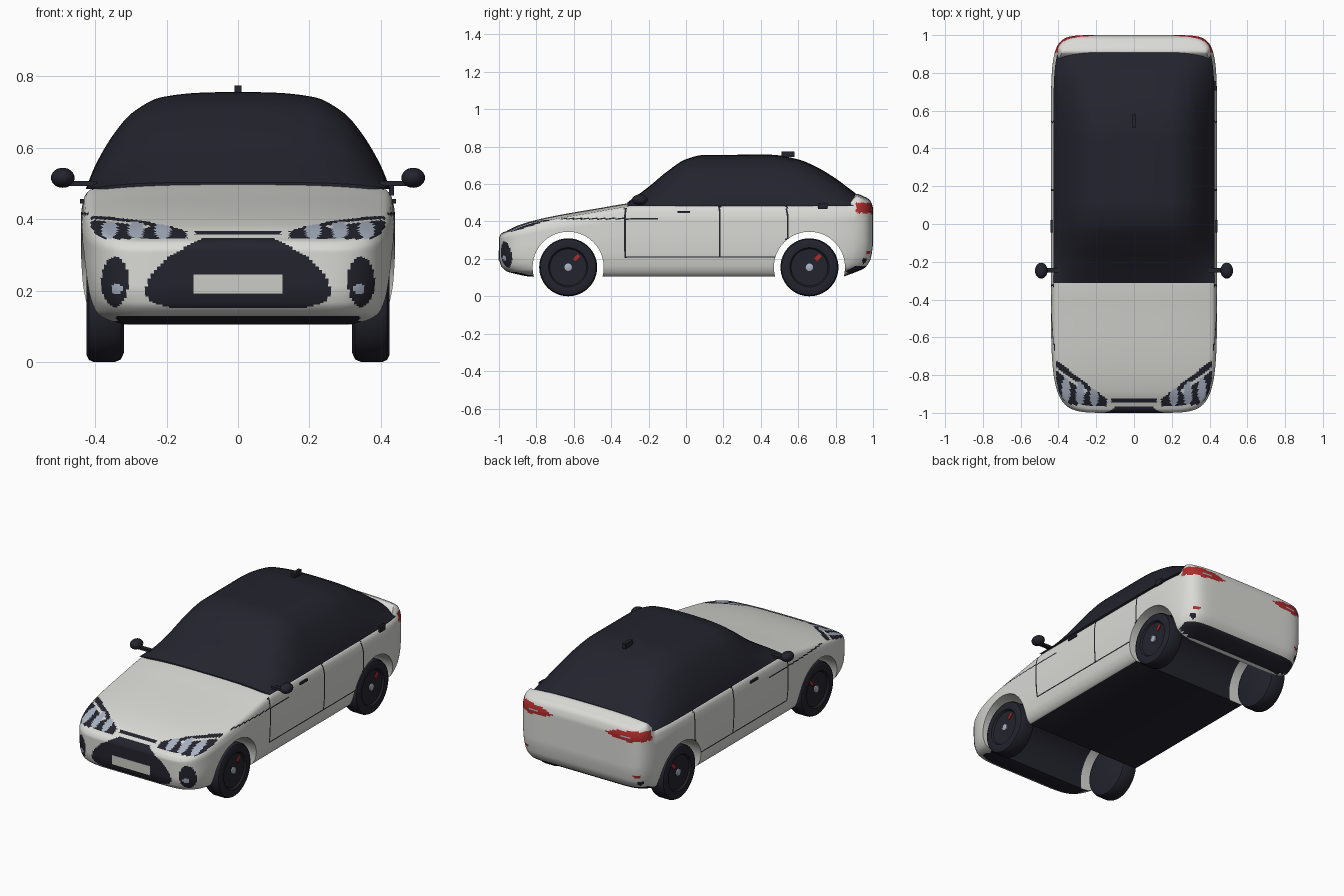
import bpy, bmesh, math
from mathutils import Vector, Matrix

if "Cube" in bpy.data.objects:
    bpy.data.objects.remove(bpy.data.objects["Cube"])

def mat(name, r, g, b):
    m = bpy.data.materials.new(name)
    m.diffuse_color = (r, g, b, 1)
    m.use_nodes = True
    m.node_tree.nodes["Principled BSDF"].inputs["Base Color"].default_value = m.diffuse_color
    return m

WHITE = mat("pearl_white", .70, .70, .67)
DARK = mat("near_black", .017, .017, .027)
RED = mat("signal_red", .42, .025, .025)
LENS = mat("lens_blue_grey", .40, .45, .55)
GREY = mat("plate_grey", .60, .60, .57)
MATS = [WHITE, DARK, RED, LENS, GREY]

def finish(name, bm, mats, angle=40):
    bmesh.ops.remove_doubles(bm, verts=bm.verts, dist=1e-6)
    bmesh.ops.recalc_face_normals(bm, faces=bm.faces)
    me = bpy.data.meshes.new(name)
    bm.to_mesh(me)
    bm.free()
    for m in mats:
        me.materials.append(m)
    ob = bpy.data.objects.new(name, me)
    bpy.context.collection.objects.link(ob)
    bpy.ops.object.select_all(action='DESELECT')
    ob.select_set(True)
    bpy.context.view_layer.objects.active = ob
    if angle:
        bpy.ops.object.shade_smooth_by_angle(angle=math.radians(angle))
    return ob

def curve(knots):
    """Monotone smooth interpolation through (t, value) knots."""
    n = len(knots)
    d = [(knots[i+1][1]-knots[i][1])/(knots[i+1][0]-knots[i][0]) for i in range(n-1)]
    m = [d[0]] + [0 if a*b <= 0 else 2*a*b/(a+b) for a, b in zip(d, d[1:])] + [d[-1]]
    def f(t):
        t = min(max(t, knots[0][0]), knots[-1][0])
        i = next((k for k in range(n-1) if t <= knots[k+1][0]), n-2)
        h = knots[i+1][0]-knots[i][0]
        u = (t-knots[i][0])/h
        return ((2*u**3-3*u*u+1)*knots[i][1] + (u**3-2*u*u+u)*h*m[i]
                + (3*u*u-2*u**3)*knots[i+1][1] + (u**3-u*u)*h*m[i+1])
    return f

def grid_faces(bm, rows):
    for a, b in zip(rows, rows[1:]):
        for i in range(len(a)-1):
            bm.faces.new((a[i], a[i+1], b[i+1], b[i]))

# Body shape: plan outline, section widths, end overhang and top line
def half(y):
    n = 7 if y < 0 else 10
    return .44*max(0, 1-abs(y)**n)**(1/n)

wide = curve([(0, .87), (.05, .92), (.15, .96), (.35, .99), (.6, 1), (.8, 1), (.92, .985), (.97, .968), (1, .94)])
ends = curve([(0, .84), (.05, .9), (.12, .96), (.25, .99), (.45, 1), (.85, 1), (.93, .992), (.97, .983), (1, .965)])
top = curve([(-.965, .347), (-.89, .382), (-.75, .42), (-.46, .472), (-.31, .497), (-.28, .5), (.86, .5),
             (.895, .535), (.91, .548), (.965, .528)])
Z0 = .105
deck = lambda x, y: top(y) - .018*(abs(x)/.42)**3

# Evenly spaced points along the half outline, front centre to rear centre
dense = [(half(-math.cos(math.pi*i/6000)), -math.cos(math.pi*i/6000)) for i in range(6001)]
dense[0], dense[-1] = (0, -1), (0, 1)
acc = [0]
for p, q in zip(dense, dense[1:]):
    acc.append(acc[-1]+math.dist(p, q))
N, L, M = 300, 52, 72
out, k = [], 0
for i in range(N+1):
    t = acc[-1]*i/N
    while k < 5999 and acc[k+1] < t:
        k += 1
    u = (t-acc[k])/max(acc[k+1]-acc[k], 1e-9)
    out.append([dense[k][c]+(dense[k+1][c]-dense[k][c])*u for c in (0, 1)])
out[0], out[-1] = [0, -1], [0, 1]

bm = bmesh.new()
ring = out + [[-x, y] for x, y in out[-2:0:-1]]
rows = []
for j in range(L+1):
    s = j/L
    row = []
    for x, y in ring:
        zt = deck(x*wide(1), y*ends(1))
        row.append(bm.verts.new((x*wide(s), y*ends(s), Z0+s*(zt-Z0))))
    rows.append(row + [row[0]])
grid_faces(bm, rows)
for s, m in ((0, 2), (1, M)):          # floor and deck
    rows = []
    for x, y in out:
        X, Y = x*wide(s), y*ends(s)
        pts = [X*(2*c/m-1) for c in range(m+1)]
        rows.append([bm.verts.new((p, Y, deck(p, Y) if s else Z0)) for p in pts])
    grid_faces(bm, rows)
bmesh.ops.dissolve_degenerate(bm, dist=1e-6, edges=bm.edges)
body = finish("body", bm, MATS, 0)

# Wheel arch cutter
WHEELS = (-.63, .66)
bm = bmesh.new()
for y in WHEELS:
    bmesh.ops.create_cone(bm, cap_ends=True, segments=72, radius1=.19, radius2=.19, depth=1.2,
                          matrix=Matrix.Translation((0, y, .155)) @ Matrix.Rotation(math.pi/2, 4, 'Y'))
for x in (-.3, .3):
    bmesh.ops.bisect_plane(bm, geom=bm.verts[:]+bm.edges[:]+bm.faces[:], plane_co=(x, 0, 0), plane_no=(1, 0, 0))
cutter = finish("arch_cutter", bm, [WHITE], 0)
cutter.hide_render = True
mod = body.modifiers.new("arches", 'BOOLEAN')
mod.operation, mod.solver, mod.object = 'DIFFERENCE', 'EXACT', cutter
bpy.context.view_layer.objects.active = body
bpy.ops.object.modifier_apply(modifier=mod.name)
bpy.data.objects.remove(cutter)

def inside(x, z, poly):
    hit = False
    for (ax, az), (bx, bz) in zip(poly, poly[1:]+poly[:1]):
        if (az > z) != (bz > z) and x < ax+(z-az)*(bx-ax)/(bz-az):
            hit = not hit
    return hit

def oval(x, z, cx, cz, rx, rz):
    return ((x-cx)/rx)**2+((z-cz)/rz)**2 < 1

GRILLE = [(-.01, .345), (.10, .345), (.13, .332), (.2, .29), (.25, .235), (.262, .19), (.24, .165), (.18, .15), (-.01, .15)]
TAIL = [(.17, .465), (.25, .492), (.38, .5), (.46, .488), (.44, .45), (.33, .437), (.22, .447)]

def paint(c, n):
    """Colour index of a body face from its place and direction."""
    x, y, z = abs(c.x), c.y, c.z
    if any(math.hypot(y-w, z-.155) < .1902 for w in WHEELS):
        return 0 if x > .3 else 1
    if z < .108 and n.z < -.5:
        return 1
    if y < -.68:                        # nose: lamps, grille, pods, lip
        edge = -.915+.77*(x-.16)
        if x > .145 and y < edge and z > .345+max(0, y+.93)*.3:
            if any(oval(x, z, q, .37, .023, .025) for q in (.21, .285, .36)):
                return 3
            return 0 if x > .25 and .035 < edge-y < .055 else 1
        if oval(x, z, .34, .205, .016, .016):
            return 3
        if inside(x, z, GRILLE) or oval(x, z, .345, .225, .038, .07):
            return 1
        if (x < .12 and abs(y+.935) < .009 and n.z > .5) or (z < .13 and x < .34 and y < -.8):
            return 1
    if y > .86:                         # tail: lamps, reflectors, lower bumper
        if inside(x, z, TAIL) and y > .91:
            return 3 if oval(x, z, .3, .463, .03, .007) else 2
        if oval(x, z, .36, .235, .022, .008):
            return 2
        if z < .163 and x < .39 or (x > .36 and z < .205 and y > .945):
            return 1
    if abs(n.x) > .6 and x > .36:       # side: door gaps and hood seam
        if z > .21 and any(abs(y-q) < .0048 for q in (-.325, .18)):
            return 1
        if abs(y-.54) < .0048 and z > .3:
            return 1
        if abs(z-.212) < .0038 and -.325 < y < .5:
            return 1
        if abs(z-.415) < .0036 and -.72 < y < -.15:
            return 1
    return 0

for f in body.data.polygons:
    f.material_index = paint(f.center, f.normal)
bpy.ops.object.select_all(action='DESELECT')
body.select_set(True)
bpy.ops.object.shade_smooth_by_angle(angle=math.radians(45))

# Cabin: dark glass and roof in one smooth loft
roof = curve([(-.312, .503), (-.2, .585), (-.1, .668), (0, .733), (.1, .756), (.45, .757), (.6, .732),
              (.7, .69), (.8, .63), (.87, .578), (.907, .55)])
sect = curve([(0, 0), (.065, .25), (.2, .6), (.31, .79), (.5, .945), (.75, .99), (1, 1)])
bm = bmesh.new()
rows = []
for j in range(71):
    y = -.312+1.219*j/70
    hw, row = .97*half(y/.985), []
    for i in range(61):
        a = math.pi*i/60
        q = math.cos(a)
        row.append(bm.verts.new((hw*q, y, .484+(roof(y)-.484)*sect(1-abs(q)))))
    rows.append(row)
grid_faces(bm, rows)
bm.faces.new(rows[0])
bm.faces.new(rows[-1])
finish("cabin", bm, [DARK], 50)

def lathe(name, prof, centre, side, m, seg=56):
    bm = bmesh.new()
    rows = []
    for j in range(seg+1):
        a = 2*math.pi*j/seg
        rows.append([bm.verts.new((side*x, centre[0]+r*math.cos(a), centre[1]+r*math.sin(a))) for x, r in prof])
    grid_faces(bm, rows)
    bmesh.ops.remove_doubles(bm, verts=bm.verts, dist=1e-5)
    bmesh.ops.dissolve_degenerate(bm, dist=1e-6, edges=bm.edges)
    return finish(name, bm, [m], 35)

def box(name, loc, size, m, tilt=0):
    bm = bmesh.new()
    bmesh.ops.create_cube(bm, size=1, matrix=Matrix.Translation(loc) @ Matrix.Rotation(tilt, 4, 'X')
                          @ Matrix.Diagonal((*size, 1)))
    return finish(name, bm, [m], 30)

# Wheels with hub and brake caliper
TYRE = [(.32, 0), (.32, .13), (.328, .148), (.345, .155), (.405, .155), (.418, .149), (.425, .135),
        (.422, .105), (.412, .098), (.408, 0)]
HUB = [(.40, .02), (.416, .02), (.418, .016), (.418, 0)]
for side, sn in ((1, "right"), (-1, "left")):
    for y, en in zip(WHEELS, ("front", "rear")):
        lathe(f"{en}_{sn}_wheel", TYRE, (y, .155), side, DARK)
        lathe(f"{en}_{sn}_hub", HUB, (y, .155), side, LENS, 20)
        box(f"{en}_{sn}_caliper", (side*.41, y+.046, .207), (.012, .036, .02), RED, math.radians(45))
    # Door mirror, stalk and handle
    bm = bmesh.new()
    bmesh.ops.create_uvsphere(bm, u_segments=24, v_segments=14, radius=1,
                              matrix=Matrix.Translation((side*.491, -.247, .516)) @ Matrix.Diagonal((.033, .042, .028, 1)))
    finish(sn+"_mirror", bm, [DARK], 60)
    box(sn+"_mirror_stalk", (side*.435, -.245, .5), (.08, .025, .014), DARK)
    box(sn+"_door_handle", (side*.436, -.012, .45), (.012, .066, .012), DARK)

# Small fittings
box("fuel_flap", (.43, .732, .482), (.014, .05, .032), DARK)
box("roof_antenna", (0, .545, .76), (.02, .07, .03), DARK)
box("number_plate", (0, -.997, .218), (.25, .009, .054), GREY)
